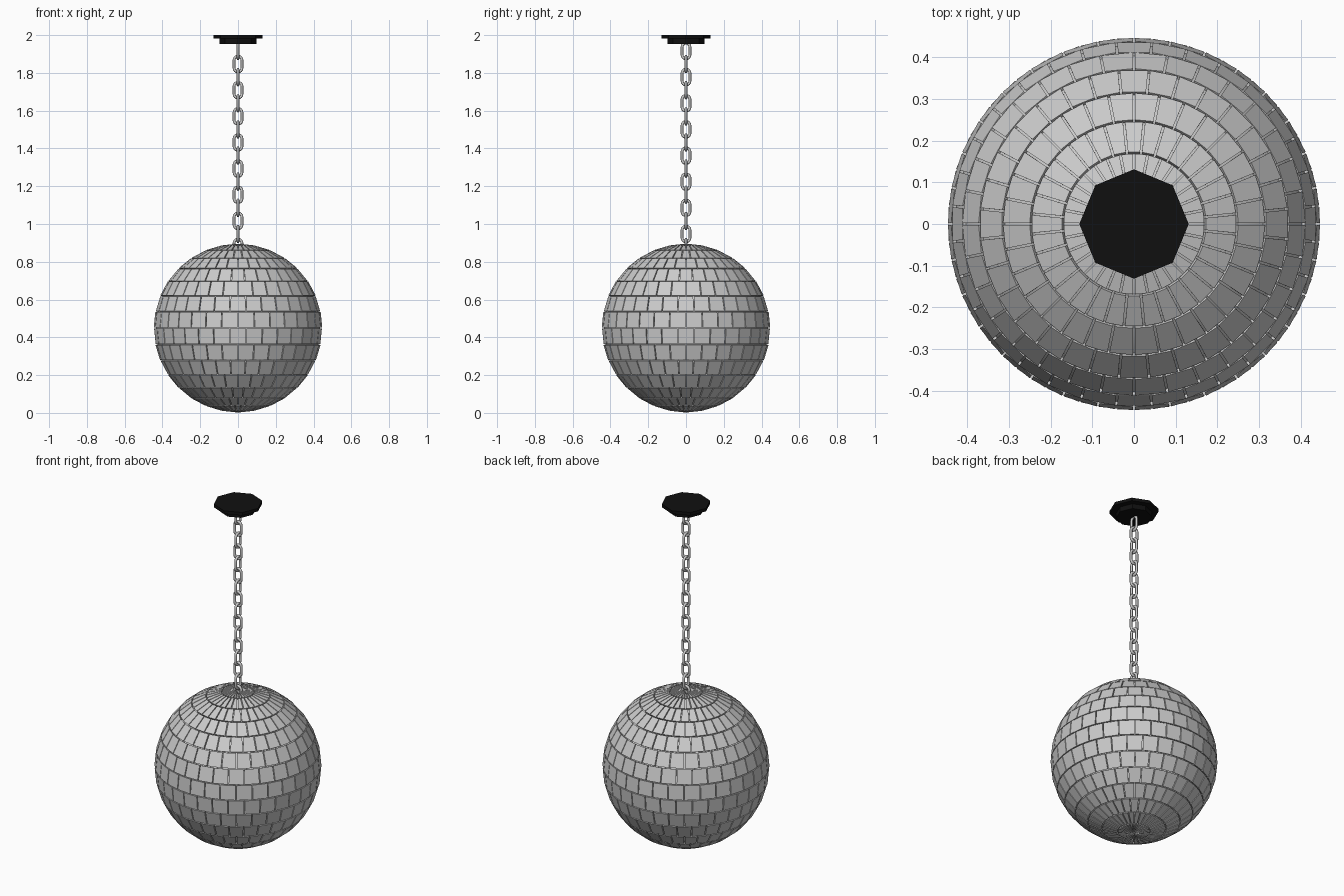
import bpy, bmesh
from math import sin, cos, pi
from mathutils import Vector

if "Cube" in bpy.data.objects:
    bpy.data.objects.remove(bpy.data.objects["Cube"])

R, CZ = 0.446, 0.449          # ball radius and centre height
SEG, ROWS = 32, 16
GAP = 0.0025                  # half of the groove between tiles


def finish(bm, name, smooth=False):
    bmesh.ops.recalc_face_normals(bm, faces=bm.faces)
    mesh = bpy.data.meshes.new(name)
    bm.to_mesh(mesh)
    bm.free()
    for p in mesh.polygons:
        p.use_smooth = smooth
    ob = bpy.data.objects.new(name, mesh)
    bpy.context.collection.objects.link(ob)
    return ob


def polar(r, theta, phi):
    return Vector((r * sin(theta) * cos(phi), r * sin(theta) * sin(phi), CZ + r * cos(theta)))


# Inner ball seen in the grooves
bm = bmesh.new()
bmesh.ops.create_uvsphere(bm, u_segments=SEG * 2, v_segments=ROWS * 2, radius=0.435)
bmesh.ops.translate(bm, verts=bm.verts, vec=(0, 0, CZ))
finish(bm, "ball_core", True)

# Mirror tiles: staggered rows of flat slabs
bm = bmesh.new()
for row in range(ROWS):
    t0 = row * pi / ROWS + GAP / R
    t1 = (row + 1) * pi / ROWS - GAP / R
    if row == 0:
        t0 = 0.03
    if row == ROWS - 1:
        t1 = pi - 0.03
    for k in range(SEG):
        mid = (k + 0.5 * (row % 2)) * 2 * pi / SEG
        corners = []
        for t, side in ((t0, -1), (t0, 1), (t1, 1), (t1, -1)):
            half = pi / SEG - min(GAP / (R * sin(t)), pi / SEG * 0.7)
            corners.append((t, mid + side * half))
        outer = [bm.verts.new(polar(R, *c)) for c in corners]
        inner = [bm.verts.new(polar(R - 0.016, *c)) for c in corners]
        bm.faces.new(outer)
        bm.faces.new(inner[::-1])
        for i in range(4):
            j = (i + 1) % 4
            bm.faces.new((outer[i], inner[i], inner[j], outer[j]))
finish(bm, "mirror_tiles")


# Chain of oval links, each turned a quarter from the last
def add_link(bm, z, turned, half=0.021, wire=0.0075, straight=0.0205, n=8, sides=8):
    path = []
    for end in (0, 1):
        for i in range(n + 1):
            a = pi * end + pi * i / n
            path.append((a, straight * (1 - 2 * end)))
    rings = []
    for a, dz in path:
        ring = []
        for s in range(sides):
            b = 2 * pi * s / sides
            r = half + wire * cos(b)
            u, w, h = r * cos(a), wire * sin(b), z + dz + r * sin(a)
            ring.append(bm.verts.new((w, u, h) if turned else (u, w, h)))
        rings.append(ring)
    for i, ring in enumerate(rings):
        nxt = rings[(i + 1) % len(rings)]
        for s in range(sides):
            q = (s + 1) % sides
            bm.faces.new((ring[s], ring[q], nxt[q], nxt[s]))


bm = bmesh.new()
for i in range(16):
    add_link(bm, 1.916 - 0.0692 * i, i % 2 == 0)
finish(bm, "chain", True)

# Stepped octagonal ceiling plate
black = bpy.data.materials.new("black")
black.diffuse_color = (0.005, 0.005, 0.005, 1)
black.use_nodes = True
black.node_tree.nodes["Principled BSDF"].inputs["Base Color"].default_value = black.diffuse_color
bm = bmesh.new()
rings = []
for r, z in ((0.131, 2.0), (0.131, 1.982), (0.097, 1.982), (0.097, 1.953)):
    rings.append([bm.verts.new((r * cos(k * pi / 4), r * sin(k * pi / 4), z)) for k in range(8)])
for a, b in zip(rings, rings[1:]):
    for k in range(8):
        q = (k + 1) % 8
        bm.faces.new((a[k], a[q], b[q], b[k]))
bm.faces.new(rings[0])
bm.faces.new(rings[-1])
plate = finish(bm, "ceiling_plate")
plate.data.materials.append(black)
